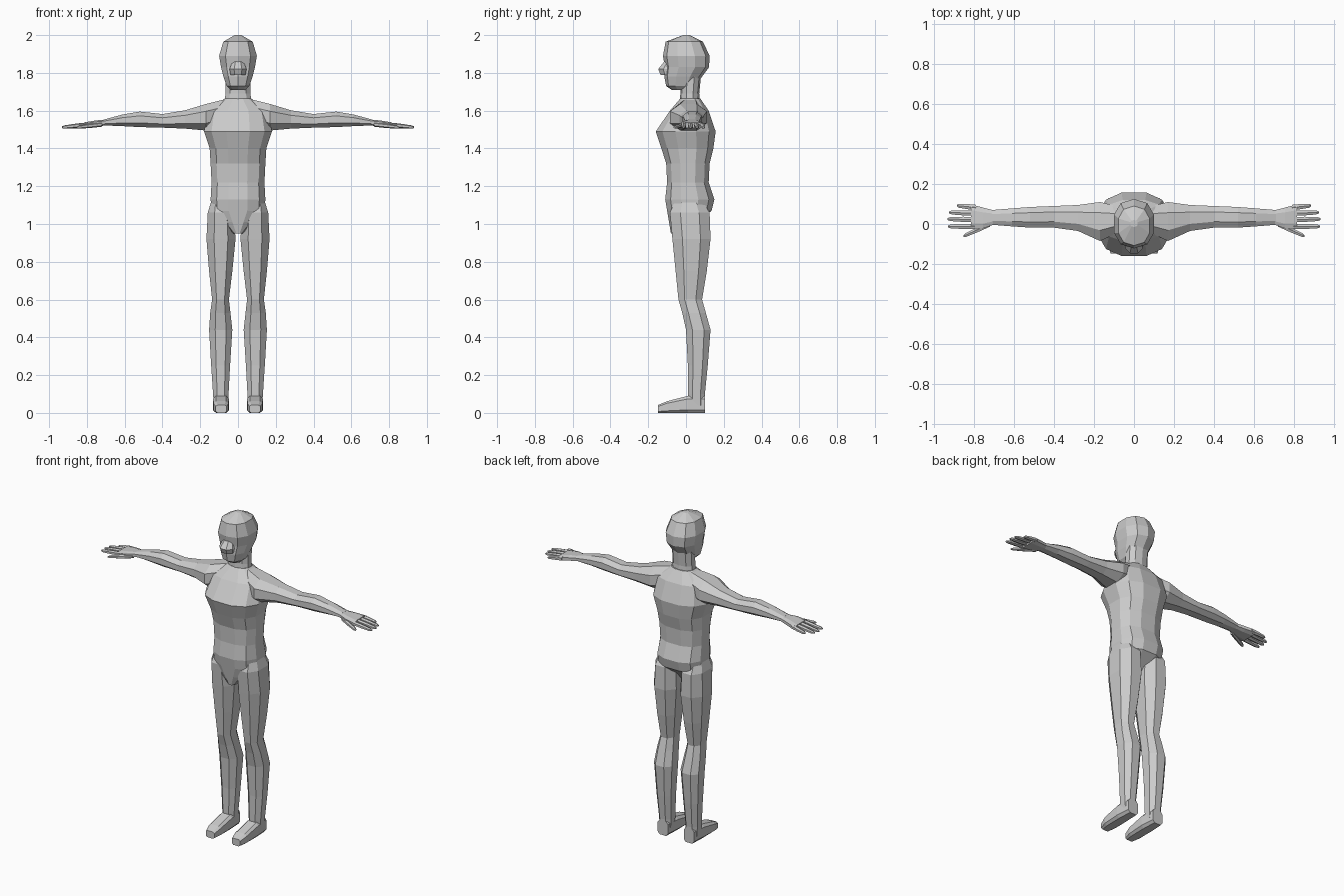
import bpy, bmesh
from math import sin, cos, pi
from mathutils import Vector


def template(n, p):
    """Rounded n-gon filling the square -1..1; smaller p is boxier."""
    pts = []
    for i in range(n):
        a = 2 * pi * (i + 0.5) / n
        c, s = cos(a), sin(a)
        pts.append((abs(c) ** p * (1 if c > 0 else -1), abs(s) ** p * (1 if s > 0 else -1)))
    mu = max(abs(u) for u, v in pts)
    mv = max(abs(v) for u, v in pts)
    return [(u / mu, v / mv) for u, v in pts]


def place(axis, t, u, v):
    return {'X': (t, u, v), 'Y': (u, t, v), 'Z': (u, v, t)}[axis]


def loft(name, axis, rows, n=8, p=0.9, mirror=False):
    """Skin through sections given as (t, u_min, u_max, v_min, v_max)."""
    bm = bmesh.new()
    rings = []
    for t, u0, u1, v0, v1 in rows:
        rings.append([bm.verts.new(place(axis, t,
                                         (u0 + u1) / 2 + u * (u1 - u0) / 2,
                                         (v0 + v1) / 2 + v * (v1 - v0) / 2))
                      for u, v in template(n, p)])
    for a, b in zip(rings, rings[1:]):
        for i in range(n):
            j = (i + 1) % n
            bm.faces.new((a[i], a[j], b[j], b[i]))
    bm.faces.new(rings[0])
    bm.faces.new(rings[-1])
    bmesh.ops.recalc_face_normals(bm, faces=bm.faces)
    me = bpy.data.meshes.new(name)
    bm.to_mesh(me)
    bm.free()
    ob = bpy.data.objects.new(name, me)
    bpy.context.collection.objects.link(ob)
    if mirror:
        ob.modifiers.new("Mirror", 'MIRROR').use_axis[0] = True
    return ob


def sym(rows):
    """Expand (z, half_width, y_front, y_back) to full sections."""
    return [(z, -w, w, f, b) for z, w, f, b in rows]


# Torso from crotch to collar
loft("torso", 'Z', sym([
    (0.95, 0.025, -0.08, 0.01), (1.01, 0.085, -0.09, 0.06), (1.07, 0.14, -0.10, 0.135),
    (1.13, 0.145, -0.11, 0.15), (1.22, 0.14, -0.10, 0.12), (1.32, 0.145, -0.105, 0.125),
    (1.40, 0.15, -0.13, 0.145), (1.49, 0.18, -0.16, 0.157), (1.60, 0.16, -0.085, 0.12),
    (1.665, 0.07, -0.03, 0.075)]), n=12, p=0.8)

# Neck
loft("neck", 'Z', sym([
    (1.62, 0.075, -0.035, 0.075), (1.69, 0.066, -0.03, 0.07),
    (1.79, 0.066, -0.03, 0.08)]), n=10)

# Head with jaw
loft("head", 'Z', sym([
    (1.71, 0.04, -0.075, 0.02), (1.73, 0.06, -0.105, 0.05), (1.78, 0.077, -0.115, 0.085),
    (1.83, 0.09, -0.112, 0.122), (1.89, 0.10, -0.122, 0.125), (1.965, 0.078, -0.108, 0.09),
    (2.0, 0.018, -0.015, 0.02)]), n=10, p=0.85)

# Nose ridge and lower lip
loft("nose", 'Z', sym([
    (1.79, 0.04, -0.135, -0.05), (1.82, 0.045, -0.147, -0.05),
    (1.86, 0.03, -0.115, -0.05)]), n=8)

# Arms
loft("arm", 'X', [
    (0.05, -0.03, 0.08, 1.52, 1.665), (0.17, -0.085, 0.11, 1.495, 1.635),
    (0.28, -0.035, 0.095, 1.505, 1.602), (0.40, -0.018, 0.09, 1.51, 1.582),
    (0.52, -0.018, 0.085, 1.513, 1.595), (0.61, -0.012, 0.078, 1.518, 1.58),
    (0.71, -0.004, 0.07, 1.522, 1.553)], mirror=True)

# Palms
loft("palm", 'X', [
    (0.70, -0.002, 0.068, 1.522, 1.553), (0.755, -0.022, 0.082, 1.515, 1.548),
    (0.815, -0.026, 0.098, 1.508, 1.538)], p=0.7, mirror=True)

# Fingers and thumb: (base x, base y, tip x, tip y)
digits = {
    "index_finger": (0.79, -0.012, 0.93, -0.012), "middle_finger": (0.79, 0.022, 0.933, 0.025),
    "ring_finger": (0.79, 0.054, 0.925, 0.058), "little_finger": (0.79, 0.083, 0.885, 0.092),
    "thumb": (0.72, 0.0, 0.853, -0.06)}
for name, (x0, y0, x1, y1) in digits.items():
    rows = []
    for f, r in ((0, 0.013), (0.45, 0.013), (0.9, 0.01), (1, 0.005)):
        x, y, z = Vector((x0, y0, 1.527)).lerp(Vector((x1, y1, 1.512)), f)
        rows.append((x, y - r, y + r, z - r * 0.9, z + r * 0.9))
    loft(name, 'X', rows, n=6, mirror=True)

# Legs
loft("leg", 'Z', [
    (0.04, 0.052, 0.128, 0.012, 0.10), (0.10, 0.05, 0.132, 0.01, 0.10),
    (0.25, 0.042, 0.142, 0.01, 0.115), (0.44, 0.03, 0.153, 0.0, 0.13),
    (0.53, 0.04, 0.147, -0.02, 0.105), (0.60, 0.048, 0.137, -0.04, 0.085),
    (0.75, 0.03, 0.153, -0.055, 0.11), (0.92, 0.013, 0.167, -0.072, 0.13),
    (1.06, 0.022, 0.16, -0.085, 0.125), (1.12, 0.05, 0.142, -0.06, 0.09)],
    p=0.85, mirror=True)

# Feet
loft("foot", 'Y', [
    (-0.147, 0.06, 0.118, 0, 0.042), (-0.10, 0.05, 0.13, 0, 0.062),
    (0.01, 0.048, 0.132, 0, 0.09), (0.10, 0.055, 0.125, 0, 0.09)], p=0.5, mirror=True)
